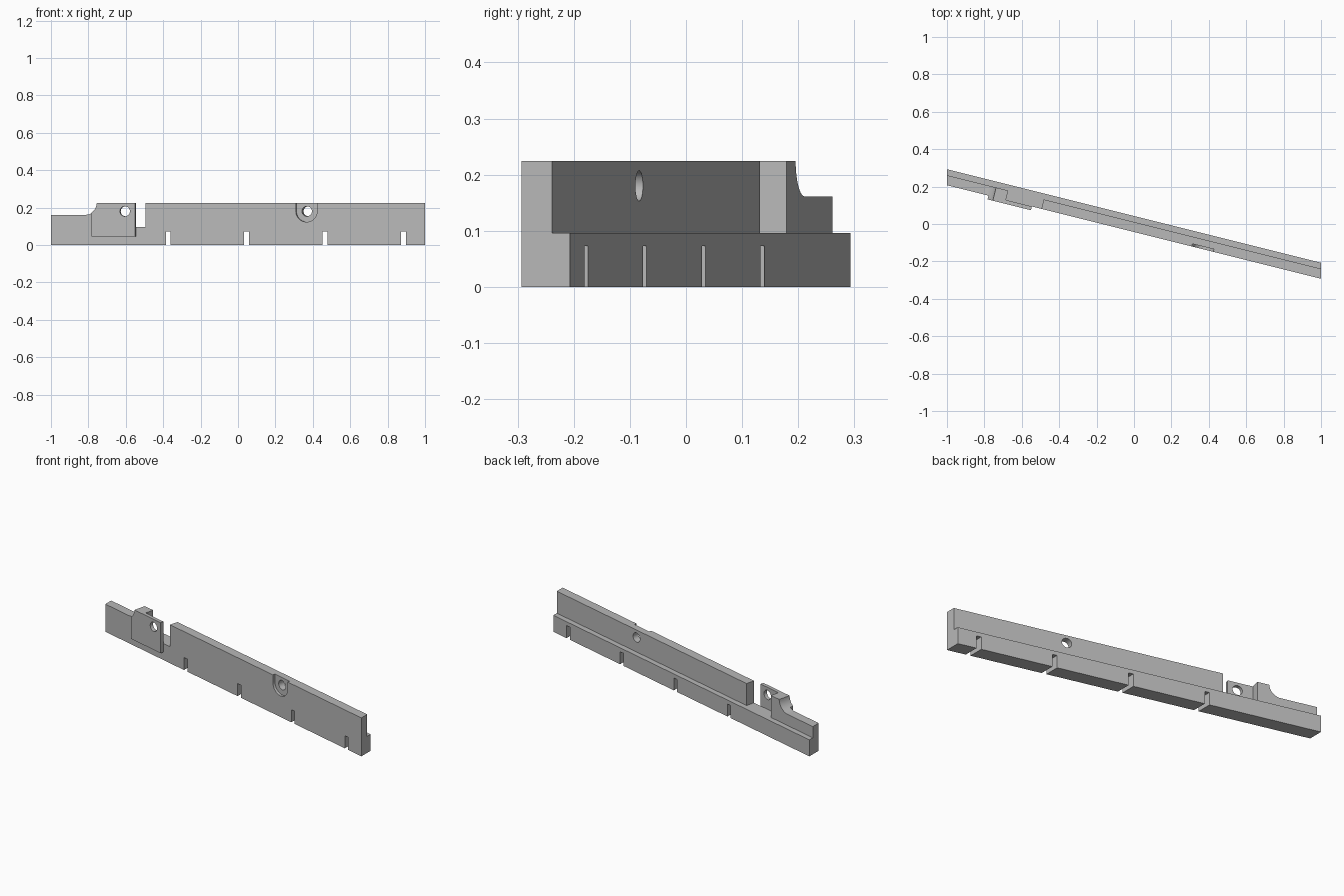
import bpy
import bmesh
from math import sin, cos, pi, radians

cube = bpy.data.objects.get("Cube")
if cube:
    bpy.data.objects.remove(cube, do_unlink=True)

SLOPE = -0.25            # the bar runs backwards towards its right end
LEAN = 0.235             # x drift of features cut square to the slanted face
FRONT, STEP, BACK = -0.043, 0.011, 0.043
TOP, LEDGE, LOW = 0.224, 0.096, 0.161

grey = bpy.data.materials.new("plain grey")
grey.use_nodes = True
grey.diffuse_color = (0.48, 0.48, 0.48, 1)
grey.node_tree.nodes["Principled BSDF"].inputs["Base Color"].default_value = (0.48, 0.48, 0.48, 1)


def prism(name, outline, d0, d1):
    """Extrude (x, z, lean) points through the slanted bar from depth d0 to d1."""
    bm = bmesh.new()
    rings = []
    for d in (d0, d1):
        ring = []
        for x, z, lean in outline:
            px = x + lean * (d - FRONT)
            ring.append(bm.verts.new((px, SLOPE * px + d, z)))
        rings.append(ring)
    a, b = rings
    bm.faces.new(a)
    bm.faces.new(b[::-1])
    for i in range(len(a)):
        j = (i + 1) % len(a)
        bm.faces.new((a[i], b[i], b[j], a[j]))
    bmesh.ops.recalc_face_normals(bm, faces=bm.faces)
    mesh = bpy.data.meshes.new(name)
    bm.to_mesh(mesh)
    bm.free()
    mesh.materials.append(grey)
    obj = bpy.data.objects.new(name, mesh)
    bpy.context.collection.objects.link(obj)
    return obj


def arc(cx, cz, r, start, end, steps):
    return [(cx + r * cos(radians(start + (end - start) * i / steps)),
             cz + r * sin(radians(start + (end - start) * i / steps)), LEAN)
            for i in range(steps + 1)]


def cut(target, cutter):
    mod = target.modifiers.new(cutter.name, 'BOOLEAN')
    mod.operation = 'DIFFERENCE'
    mod.solver = 'EXACT'
    mod.object = cutter
    bpy.context.view_layer.objects.active = target
    bpy.ops.object.modifier_apply(modifier=mod.name)
    bpy.data.objects.remove(cutter, do_unlink=True)


def hole(x, z):
    return prism("hole_cutter", arc(x, z, 0.027, 0, 345, 23), -0.2, 0.2)


# Bar outline: slotted underside, tall right length, open gap, coved low end
outline = [(-1, 0, 0)]
for x in (-0.373, 0.046, 0.466, 0.884):
    outline += [(x - 0.013, 0, 0), (x - 0.013, 0.073, 0),
                (x + 0.013, 0.073, 0), (x + 0.013, 0, 0)]
outline += [(1, 0, 0), (1, TOP, 0), (-0.495, TOP, LEAN), (-0.495, LEDGE, LEAN),
            (-0.685, LEDGE, LEAN), (-0.685, TOP, LEAN)]
cove = arc(-0.815, TOP + 0.002, 0.065, 0, -90, 10)
cove[0] = (cove[0][0], TOP, LEAN)
outline += cove + [(-1, LOW, 0)]
bar = prism("slotted_bar", outline, FRONT, BACK)

# Rebate along the upper back
cut(bar, prism("rebate_cutter", [(-1.2, LEDGE, 0), (1.2, LEDGE, 0),
                                 (1.2, 0.4, 0), (-1.2, 0.4, 0)], STEP, 0.2))

# Round-bottomed pocket with a through hole
pocket = arc(0.366, 0.18, 0.057, 180, 360, 20) + [(0.423, 0.4, LEAN), (0.309, 0.4, LEAN)]
cut(bar, prism("pocket_cutter", pocket, -0.2, FRONT + 0.015))
cut(bar, hole(0.365, 0.18))

# Raised ear plate on the front, following the same cove
ear_cove = [p for p in cove if p[0] > -0.775]
ear = prism("ear_plate", [(-0.778, 0.046, LEAN), (-0.546, 0.046, LEAN),
                          (-0.546, TOP, LEAN)] + ear_cove + [(-0.778, 0.173, LEAN)],
            FRONT - 0.021, FRONT)
cut(ear, hole(-0.6, 0.18))

# Smooth the round walls, keep the edges sharp
for obj in (bar, ear):
    bpy.ops.object.select_all(action='DESELECT')
    obj.select_set(True)
    bpy.context.view_layer.objects.active = obj
    bpy.ops.object.shade_smooth_by_angle(angle=radians(30))
